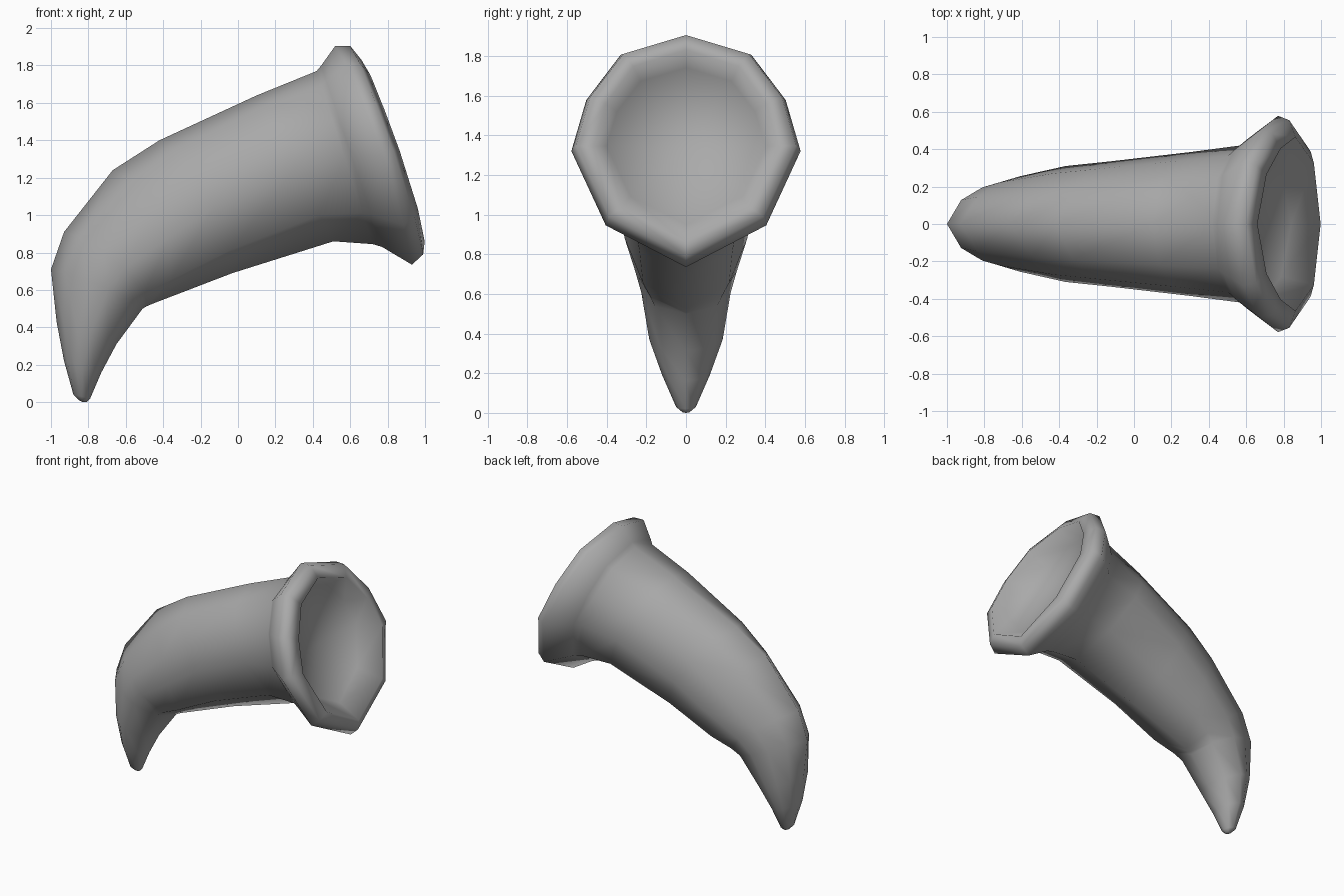
import bpy, bmesh
from mathutils import Vector

cube = bpy.data.objects.get("Cube")
if cube:
    bpy.data.objects.remove(cube, do_unlink=True)

# Horn material
grey = bpy.data.materials.new("horn grey")
grey.use_nodes = True
colour = (0.4, 0.4, 0.4, 1)
grey.diffuse_color = colour
grey.node_tree.nodes["Principled BSDF"].inputs["Base Color"].default_value = colour

# Ten-sided section as (side, height): rounded above, pointed below
half = [(0, 1), (.57, .83), (.87, .44), (1, 0), (.7, -.64), (0, -1)]
outline = half + [(-s, h) for s, h in half[-2:0:-1]]


def add_ring(bm, upper, lower, width, bow=0):
    """Section between an upper and a lower point, its sides bowed along x."""
    u, l = Vector((upper[0], 0, upper[1])), Vector((lower[0], 0, lower[1]))
    mid, arm = (u + l) / 2, (u - l) / 2
    return [bm.verts.new(mid + arm * h + Vector((bow * abs(s), width * s, 0)))
            for s, h in outline]


# Sections from the tip, round the bend, over the rim and into the bowl
sections = [
    ((-.85, .01), (-.81, .0), .02),
    ((-.88, .04), (-.79, .02), .05),
    ((-.93, .22), (-.73, .16), .12),
    ((-.97, .43), (-.65, .31), .185, .02),
    ((-1, .71), (-.51, .50), .225, .06),
    ((-.93, .91), (-.49, .512), .255, .1),
    ((-.67, 1.24), (-.46, .525), .31, .2),
    ((-.42, 1.4), (-.03, .69), .335, .1),
    ((.1, 1.64), (.51, .86), .385),
    ((.42, 1.77), (.72, .845), .42),
    ((.445, 1.8), (.77, .83), .455),
    ((.52, 1.905), (.93, .735), .578, .045),
    ((.6, 1.905), (.99, .79), .555, .035),
    ((.66, 1.83), (.998, .86), .465, .035),
    ((.55, 1.74), (.84, .95), .4),
]

bm = bmesh.new()
rings = [add_ring(bm, *s) for s in sections]
n = len(outline)
for a, b in zip(rings, rings[1:]):
    for i in range(n):
        j = (i + 1) % n
        bm.faces.new((a[i], a[j], b[j], b[i]))

# Tip cap and bowl floor
for ring, centre in ((rings[0], (-.83, 0, 0)), (rings[-1], (.66, 0, 1.34))):
    c = bm.verts.new(centre)
    for i in range(n):
        bm.faces.new((ring[i], ring[(i + 1) % n], c))
bmesh.ops.recalc_face_normals(bm, faces=bm.faces)
for f in bm.faces:
    f.smooth = True

mesh = bpy.data.meshes.new("horn")
bm.to_mesh(mesh)
bm.free()
mesh.materials.append(grey)
horn = bpy.data.objects.new("horn", mesh)
bpy.context.collection.objects.link(horn)
